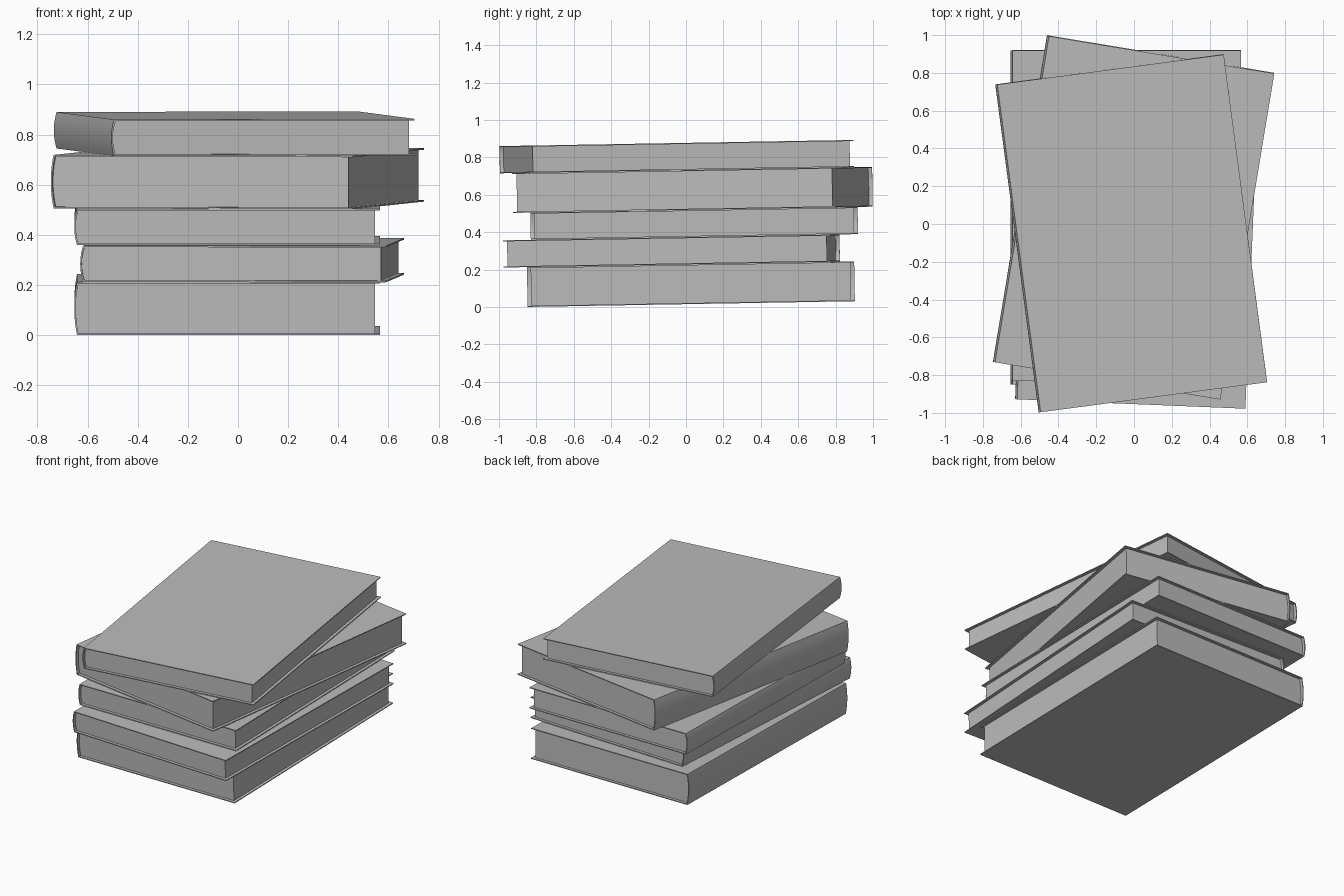
import bpy, bmesh, math
from mathutils import Matrix

cube = bpy.data.objects.get("Cube")
if cube:
    bpy.data.objects.remove(cube, do_unlink=True)

grey = bpy.data.materials.new("plain_grey")
grey.use_nodes = True
grey.diffuse_color = (0.5, 0.5, 0.5, 1)
grey.node_tree.nodes["Principled BSDF"].inputs["Base Color"].default_value = (0.5, 0.5, 0.5, 1)

WIDTH, LENGTH = 1.22, 1.75
BOARD, OVERHANG, BULGE = 0.006, 0.02, 0.011
TILT = math.radians(1)
ARC_STEPS = 10


def spine_arc(inset, thick):
    """Rounded spine profile from bottom to top, set in by the board thickness."""
    points = []
    for i in range(ARC_STEPS + 1):
        t = 2 * i / ARC_STEPS - 1
        x = -WIDTH / 2 + inset + BULGE * t * t
        points.append((x, thick / 2 + t * (thick / 2 - inset)))
    return points


def extrude_profile(name, profile, length, placement):
    """Extrude an x-z profile along y and place it in the stack."""
    bm = bmesh.new()
    face = bm.faces.new([bm.verts.new((x, -length / 2, z)) for x, z in profile])
    result = bmesh.ops.extrude_face_region(bm, geom=[face])
    moved = [v for v in result["geom"] if isinstance(v, bmesh.types.BMVert)]
    bmesh.ops.translate(bm, verts=moved, vec=(0, length, 0))
    bmesh.ops.recalc_face_normals(bm, faces=bm.faces)
    mesh = bpy.data.meshes.new(name)
    bm.to_mesh(mesh)
    bm.free()
    mesh.transform(placement)
    mesh.materials.append(grey)
    obj = bpy.data.objects.new(name, mesh)
    bpy.context.collection.objects.link(obj)
    bpy.ops.object.select_all(action="DESELECT")
    obj.select_set(True)
    bpy.context.view_layer.objects.active = obj
    bpy.ops.object.shade_smooth_by_angle(angle=math.radians(30))


def make_book(name, x, y, z, turn, thick):
    placement = (Matrix.Translation((x, y, z + y * math.tan(TILT)))
                 @ Matrix.Rotation(TILT, 4, "X")
                 @ Matrix.Rotation(math.radians(turn), 4, "Z"))
    outer, inner = spine_arc(0, thick), spine_arc(BOARD, thick)
    edge = WIDTH / 2
    # Wrap-around cover: two boards joined by the rounded spine
    cover = ([(edge, 0)] + outer + [(edge, thick), (edge, thick - BOARD)]
             + inner[::-1] + [(edge, BOARD)])
    extrude_profile(name + "_cover", cover, LENGTH, placement)
    # Page block set back from the three open edges
    fore = edge - OVERHANG
    pages = inner + [(fore, thick - BOARD), (fore, BOARD)]
    extrude_profile(name + "_pages", pages, LENGTH - 2 * OVERHANG, placement)


# Stack from the bottom up: centre x, centre y, turn in degrees, thickness
THICK, THIN = 0.213, 0.1455
books = [
    ("bottom_book", -0.043, 0.028, 0, THICK),
    ("second_book", 0.016, -0.076, -2.35, THIN),
    ("middle_book", -0.043, 0.045, 0, THIN),
    ("fourth_book", -0.002, 0.037, -9.4, THICK),
    ("top_book", -0.015, -0.048, 7.54, THIN),
]
height = 0.0148
for name, x, y, turn, thick in books:
    make_book(name, x, y, height, turn, thick)
    height += thick
